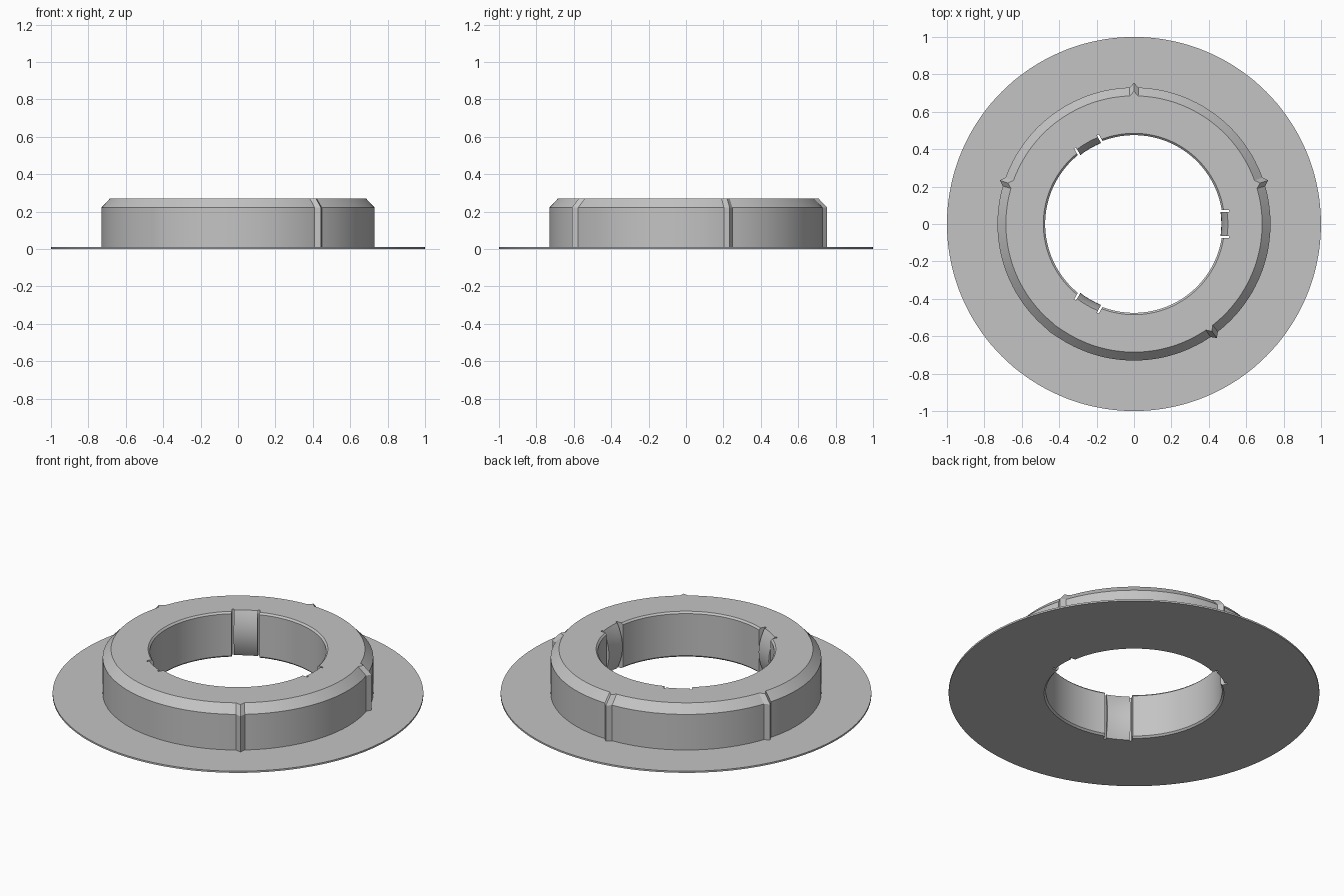
import bpy, bmesh, math

if "Cube" in bpy.data.objects:
    bpy.data.objects.remove(bpy.data.objects["Cube"])

TAU = 2 * math.pi
HEIGHT, BORE, BEVEL = 0.27, 0.475, 0.01
BODY, RIDGE = 0.73, 0.024           # body radius, ridge height
SLOT, TAB_Y, SLOT_Y = 0.514, 0.064, 0.076
RIDGE_ANGLES = [math.radians(18 + 72 * k) for k in range(5)]
CLIP_ANGLES = [TAU * k / 3 for k in range(3)]

# Heights shared by every bore column, top to bottom
LEVELS = [HEIGHT, HEIGHT - BEVEL] + [HEIGHT * k / 10 for k in range(9, 0, -1)] + [BEVEL, 0]


def bore_radius(kind, z):
    if kind == "slot":
        return SLOT
    if kind == "tab":               # spring tab bowed towards the centre
        return 0.467 + 0.035 * (2 * z / HEIGHT - 1) ** 2
    return BORE + max(0, BEVEL - min(z, HEIGHT - z))


def wrap(a):
    return (a + math.pi) % TAU - math.pi


def ridge_height(a):
    d = min(abs(wrap(a - r)) for r in RIDGE_ANGLES)
    return RIDGE * max(0, 1 - d * BODY / RIDGE)


# Columns around the ring: (angle, bore kind, sideways offset from a clip)
columns = []
half_slot = math.asin(SLOT_Y / BORE)
plain = [TAU * k / 144 for k in range(144)]
half_ridge = RIDGE / BODY
plain = [a for a in plain if min(abs(wrap(a - r)) for r in RIDGE_ANGLES) > half_ridge + 0.005]
plain += [r + d for r in RIDGE_ANGLES for d in (-half_ridge, 0, half_ridge)]
for a in plain:
    if min(abs(wrap(a - c)) for c in CLIP_ANGLES) > half_slot + 0.005:
        columns.append((a % TAU, a, "bore", None))
for c in CLIP_ANGLES:
    for order, (kind, y) in enumerate([
            ("bore", -SLOT_Y), ("slot", -SLOT_Y), ("slot", -TAB_Y), ("tab", -TAB_Y),
            ("tab", -TAB_Y / 2), ("tab", 0), ("tab", TAB_Y / 2),
            ("tab", TAB_Y), ("slot", TAB_Y), ("slot", SLOT_Y), ("bore", SLOT_Y)]):
        key = (c + math.asin(y / BORE)) % TAU + order * 1e-7
        columns.append((key, c, kind, y))
columns.sort(key=lambda col: col[0])

# Flange, ridged body and clip bore swept as one watertight ring
bm = bmesh.new()
rings = []
for key, a, kind, y in columns:
    outer_a = a if y is None else a + math.asin(y / BORE)
    ridge = ridge_height(outer_a)
    section = [(outer_a, 1.0, 0), (outer_a, 1.0, 0.01),
               (outer_a, BODY + ridge, 0.01), (outer_a, BODY + ridge, 0.222),
               (outer_a, BODY - 0.045 + ridge, HEIGHT)]
    for z in LEVELS:
        r = bore_radius(kind, z)
        section.append((a if y is None else a + math.asin(y / r), r, z))
    rings.append([bm.verts.new((r * math.cos(t), r * math.sin(t), z)) for t, r, z in section])
for i, ring in enumerate(rings):
    nxt = rings[(i + 1) % len(rings)]
    for j in range(len(ring)):
        k = (j + 1) % len(ring)
        bm.faces.new((ring[j], nxt[j], nxt[k], ring[k]))
bmesh.ops.remove_doubles(bm, verts=bm.verts[:], dist=1e-5)
bmesh.ops.recalc_face_normals(bm, faces=bm.faces[:])

mesh = bpy.data.meshes.new("flanged_ring")
bm.to_mesh(mesh)
bm.free()
ring_obj = bpy.data.objects.new("flanged_ring", mesh)
bpy.context.collection.objects.link(ring_obj)
grey = bpy.data.materials.new("light_grey")
grey.diffuse_color = (0.55, 0.55, 0.55, 1)
grey.use_nodes = True
grey.node_tree.nodes["Principled BSDF"].inputs["Base Color"].default_value = grey.diffuse_color
mesh.materials.append(grey)

bpy.context.view_layer.objects.active = ring_obj
ring_obj.select_set(True)
bpy.ops.object.shade_smooth_by_angle(angle=math.radians(25))
